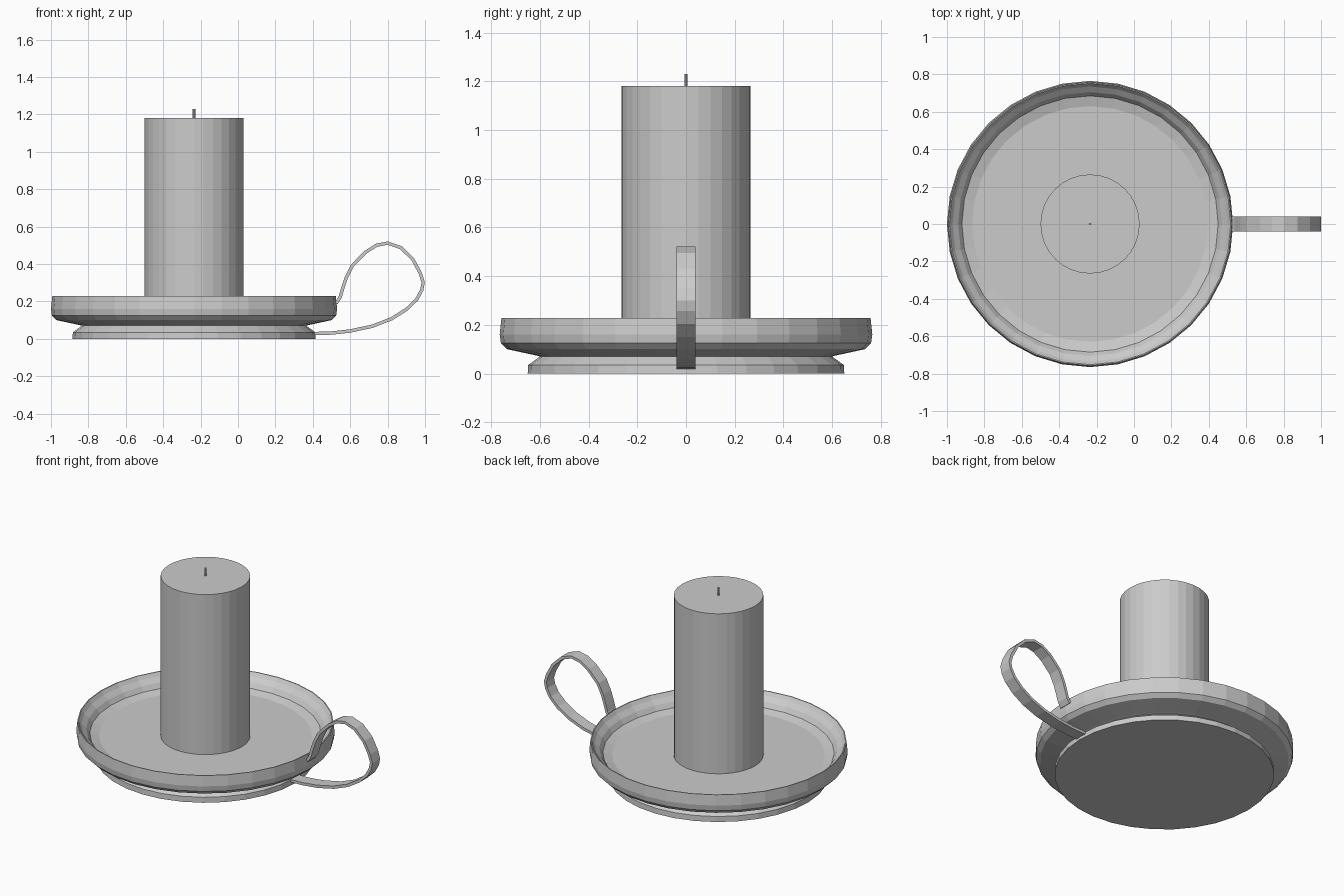
import bpy, bmesh, math
from mathutils import Vector

if "Cube" in bpy.data.objects:
    bpy.data.objects.remove(bpy.data.objects["Cube"])

CX = -0.235   # shared axis of dish, candle and wick


def finish(bm, name):
    bmesh.ops.recalc_face_normals(bm, faces=bm.faces)
    me = bpy.data.meshes.new(name)
    bm.to_mesh(me)
    bm.free()
    ob = bpy.data.objects.new(name, me)
    bpy.context.collection.objects.link(ob)
    return ob


def lathe(name, profile, sides):
    """Revolve (radius, z) points round the axis and cap both ends."""
    bm = bmesh.new()
    rings = []
    for r, z in profile:
        rings.append([bm.verts.new((CX + r * math.cos(2 * math.pi * i / sides),
                                    r * math.sin(2 * math.pi * i / sides), z))
                      for i in range(sides)])
    for a, b in zip(rings, rings[1:]):
        for i in range(sides):
            j = (i + 1) % sides
            bm.faces.new((a[i], a[j], b[j], b[i]))
    bm.faces.new(rings[0])
    bm.faces.new(rings[-1])
    return finish(bm, name)


def strap(name, path, width, thick):
    """Flat band following an (x, z) path."""
    pts = [Vector(p) for p in path]
    bm = bmesh.new()
    secs = []
    for i, p in enumerate(pts):
        t = (pts[min(i + 1, len(pts) - 1)] - pts[max(i - 1, 0)]).normalized()
        n = Vector((-t.y, t.x)) * thick / 2
        secs.append([bm.verts.new((p.x + s * n.x, y * width / 2, p.y + s * n.y))
                     for s, y in ((1, -1), (1, 1), (-1, 1), (-1, -1))])
    for a, b in zip(secs, secs[1:]):
        for i in range(4):
            j = (i + 1) % 4
            bm.faces.new((a[i], a[j], b[j], b[i]))
    bm.faces.new(secs[0])
    bm.faces.new(secs[-1])
    return finish(bm, name)


# Dish: stepped foot, flared underside, rounded rim, recessed floor
lathe("dish", [(0.65, 0), (0.648, 0.035), (0.60, 0.07), (0.61, 0.073),
               (0.735, 0.10), (0.76, 0.125), (0.765, 0.16), (0.758, 0.228),
               (0.752, 0.228), (0.735, 0.205), (0.705, 0.18), (0.685, 0.15),
               (0.63, 0.135)], 32)

# Candle and wick
lathe("candle", [(0.265, 0.134), (0.265, 1.18)], 32)
lathe("wick", [(0.007, 1.17), (0.007, 1.23)], 8)

# Looped strap handle from rim to foot
strap("handle", [(0.525, 0.19), (0.545, 0.22), (0.56, 0.27), (0.578, 0.325),
                 (0.61, 0.39), (0.68, 0.462), (0.74, 0.5), (0.80, 0.512),
                 (0.87, 0.488), (0.935, 0.425), (0.975, 0.35), (0.99, 0.30),
                 (0.982, 0.26), (0.955, 0.21), (0.90, 0.157), (0.82, 0.107),
                 (0.72, 0.068), (0.60, 0.042), (0.50, 0.031), (0.40, 0.028)],
      0.08, 0.018)
